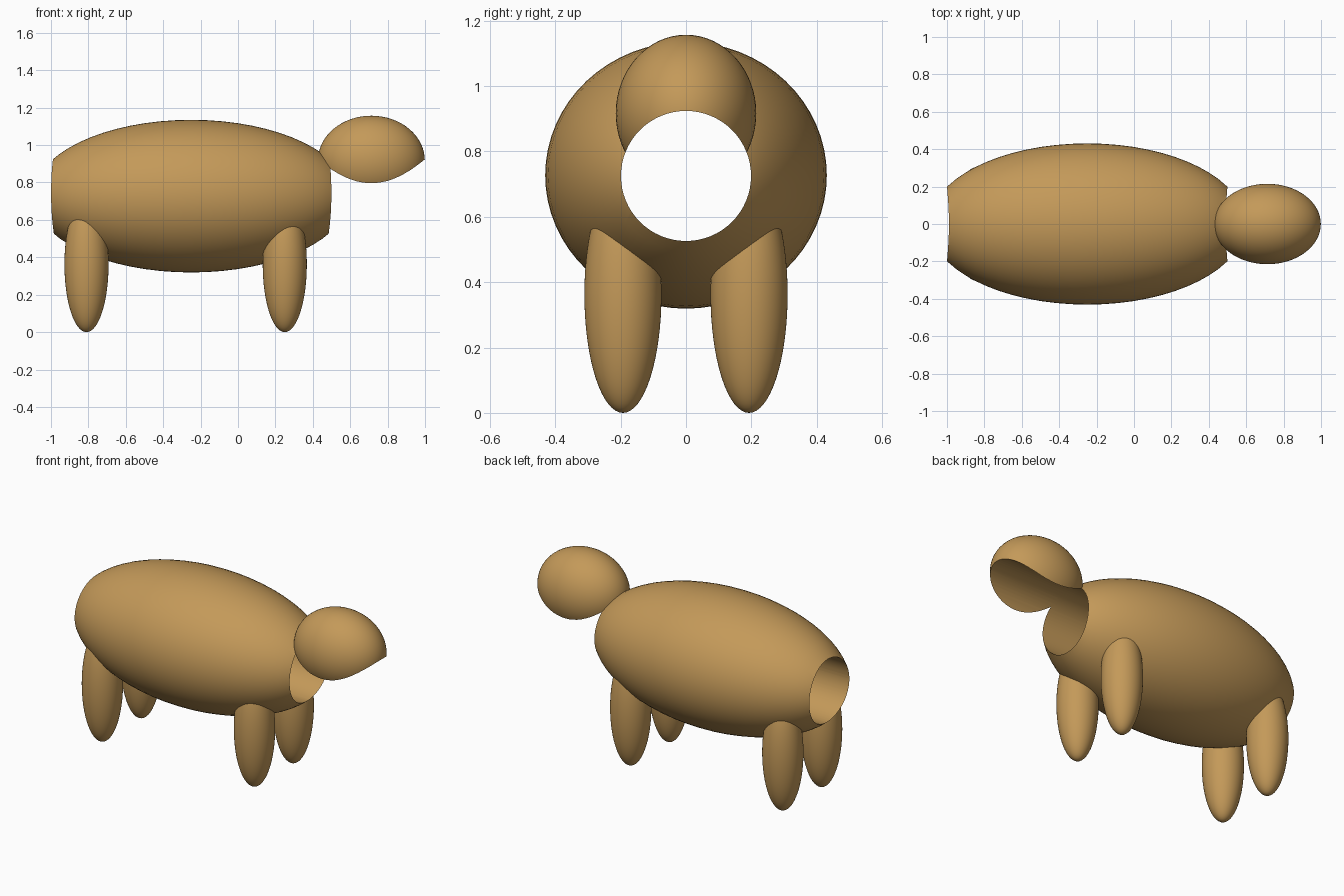
import bpy
import math

if "Cube" in bpy.data.objects:
    bpy.data.objects.remove(bpy.data.objects["Cube"])

tan = bpy.data.materials.new("tan_brown")
tan.diffuse_color = (0.55, 0.32, 0.10, 1)
tan.use_nodes = True
tan.node_tree.nodes["Principled BSDF"].inputs["Base Color"].default_value = tan.diffuse_color


def ellipsoid(name, centre, radii, along_x=False):
    """Sphere stretched to the given radii; poles on x when along_x is set."""
    bpy.ops.mesh.primitive_uv_sphere_add(segments=64, ring_count=32, radius=1)
    ob = bpy.context.object
    ob.name = name
    for v in ob.data.vertices:
        x, y, z = v.co
        if along_x:
            x, y, z = z, y, -x
        v.co = (x * radii[0] + centre[0], y * radii[1] + centre[1], z * radii[2] + centre[2])
    ob.data.materials.append(tan)
    return ob


# Torso and head
parts = [
    ellipsoid("torso", (-0.25, 0, 0.727), (0.845, 0.431, 0.408), True),
    ellipsoid("head", (0.713, 0, 0.917), (0.286, 0.215, 0.24), True),
]

# Four legs
for end, x in (("front", 0.25), ("back", -0.81)):
    for side, s in (("right", -1), ("left", 1)):
        parts.append(ellipsoid(f"{end}_{side}_leg", (x, s * 0.193, 0.363), (0.118, 0.118, 0.363)))

# Round tunnel bored lengthwise through everything
bpy.ops.mesh.primitive_cylinder_add(vertices=64, radius=0.199, depth=4,
                                    location=(0, 0, 0.725), rotation=(0, math.pi / 2, 0))
bore = bpy.context.object
bore.name = "tunnel_cutter"
bore.data.materials.append(tan)
bore.hide_render = True

for ob in parts:
    bpy.ops.object.select_all(action='DESELECT')
    ob.select_set(True)
    bpy.context.view_layer.objects.active = ob
    cut = ob.modifiers.new("tunnel", 'BOOLEAN')
    cut.operation = 'DIFFERENCE'
    cut.solver = 'EXACT'
    cut.object = bore
    bpy.ops.object.modifier_apply(modifier=cut.name)
    bpy.ops.object.shade_smooth_by_angle(angle=math.radians(30))

bpy.data.objects.remove(bore, do_unlink=True)
